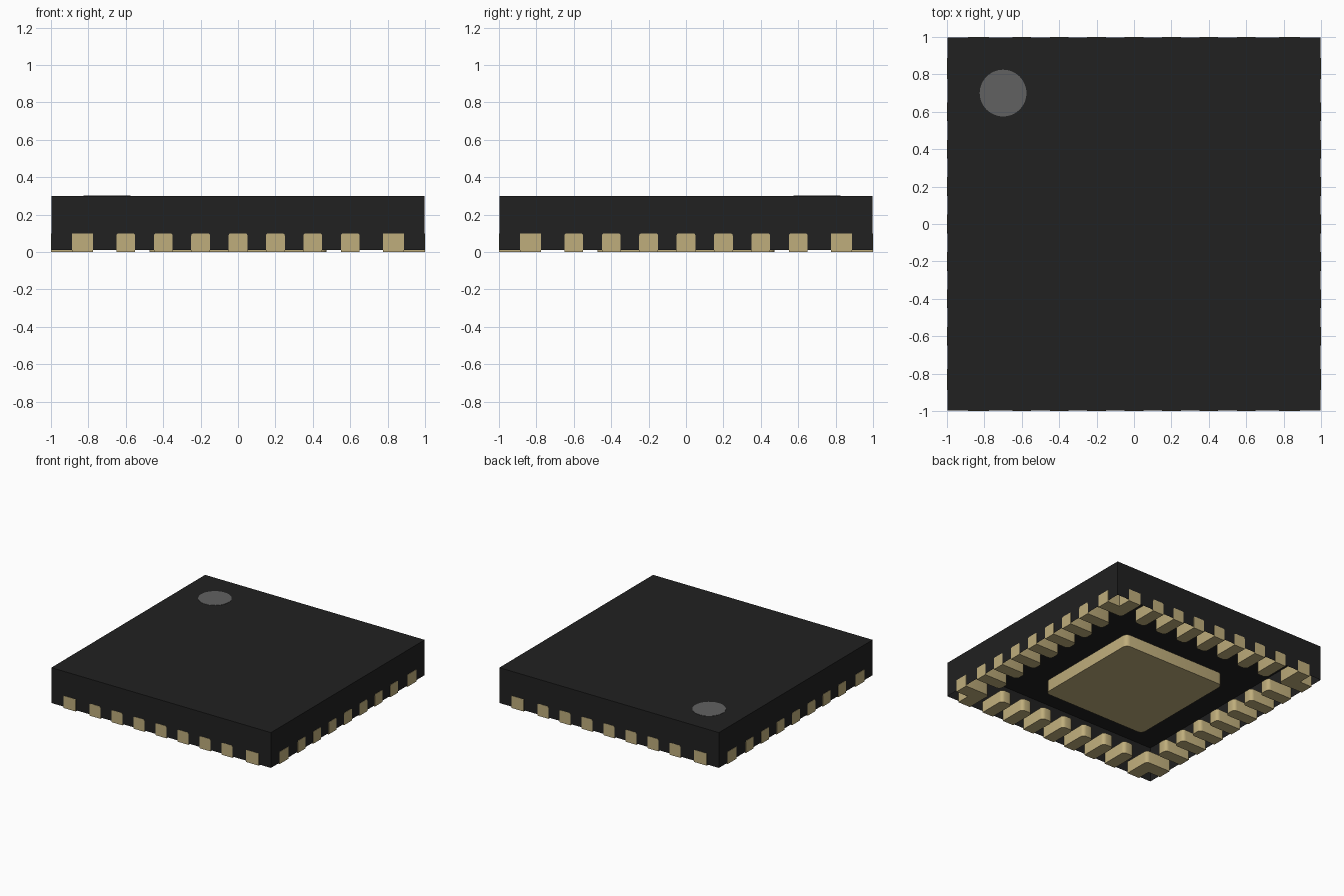
import bpy, bmesh
from math import radians
from mathutils import Matrix

if "Cube" in bpy.data.objects:
    bpy.data.objects.remove(bpy.data.objects["Cube"])


def material(name, rgb):
    m = bpy.data.materials.new(name)
    m.use_nodes = True
    m.diffuse_color = (*rgb, 1)
    m.node_tree.nodes["Principled BSDF"].inputs["Base Color"].default_value = (*rgb, 1)
    return m


BLACK = material("black resin", (0.015, 0.015, 0.015))
TAN = material("tan metal", (0.52, 0.42, 0.2))
GREY = material("grey mark", (0.12, 0.12, 0.12))

HALF = 0.998          # body half width
INNER, OUTER = 0.775, 1.0   # contact reach
THICK = 0.1           # contact height


def finish(bm, name, mat, smooth=True):
    bmesh.ops.recalc_face_normals(bm, faces=bm.faces)
    mesh = bpy.data.meshes.new(name)
    bm.to_mesh(mesh)
    bm.free()
    mesh.materials.append(mat)
    ob = bpy.data.objects.new(name, mesh)
    bpy.context.collection.objects.link(ob)
    if smooth:
        bpy.ops.object.select_all(action='DESELECT')
        ob.select_set(True)
        bpy.context.view_layer.objects.active = ob
        bpy.ops.object.shade_smooth_by_angle(angle=radians(35))
    return ob


def prism(outline, height):
    bm = bmesh.new()
    face = bm.faces.new([bm.verts.new((x, y, 0)) for x, y in outline])
    top = bmesh.ops.extrude_face_region(bm, geom=[face])["geom"]
    bmesh.ops.translate(bm, vec=(0, 0, height),
                        verts=[v for v in top if isinstance(v, bmesh.types.BMVert)])
    return bm


def round_edges(bm, rule, radius):
    edges = [e for e in bm.edges if rule(*(v.co for v in e.verts))]
    bmesh.ops.bevel(bm, geom=edges, offset=radius, segments=4,
                    profile=0.5, affect='EDGES')


def upright(a, b):
    return abs(a.z - b.z) > THICK / 2


def around(ob, name):
    # Repeat a part on the other three sides
    for turn in range(1, 4):
        copy = ob.copy()
        copy.name = f"{name}_side_{turn + 1}"
        copy.matrix_world = Matrix.Rotation(radians(90 * turn), 4, 'Z')
        bpy.context.collection.objects.link(copy)


# Body shell, open underneath
bm = prism([(-HALF, -HALF), (HALF, -HALF), (HALF, HALF), (-HALF, HALF)], 0.29)
bmesh.ops.recalc_face_normals(bm, faces=bm.faces)
bmesh.ops.delete(bm, geom=[f for f in bm.faces if f.normal.z < -0.5],
                 context='FACES_ONLY')
bmesh.ops.translate(bm, vec=(0, 0, 0.01), verts=bm.verts)
body = finish(bm, "body", BLACK, smooth=False)

# Round orientation mark on the top
bm = bmesh.new()
bmesh.ops.create_cone(bm, cap_ends=True, segments=48, radius1=0.125,
                      radius2=0.125, depth=0.004,
                      matrix=Matrix.Translation((-0.7, 0.7, 0.3)))
finish(bm, "orientation_mark", GREY)

# Central heat pad
P = 0.473
bm = prism([(-P, -P), (P, -P), (P, P), (-P, P)], THICK)
round_edges(bm, upright, 0.04)
finish(bm, "heat_pad", TAN)

# Edge contacts: rounded inner end and rounded upper long edges
for i in range(-3, 4):
    y = i * 0.2
    bm = prism([(INNER, y - 0.05), (OUTER, y - 0.05),
                (OUTER, y + 0.05), (INNER, y + 0.05)], THICK)
    round_edges(bm, lambda a, b: upright(a, b) and a.x < 0.9, 0.03)
    round_edges(bm, lambda a, b: abs(a.x - b.x) > 0.1 and a.z > 0.05, 0.012)
    name = f"contact_{i + 4}"
    around(finish(bm, name, TAN), name)

# L-shaped corner contacts
MID = 0.888
bm = prism([(INNER, INNER), (OUTER, INNER), (OUTER, MID),
            (MID, MID), (MID, OUTER), (INNER, OUTER)], THICK)
round_edges(bm, lambda a, b: upright(a, b) and a.x + a.y < 1.6, 0.03)
around(finish(bm, "corner_contact", TAN), "corner_contact")
